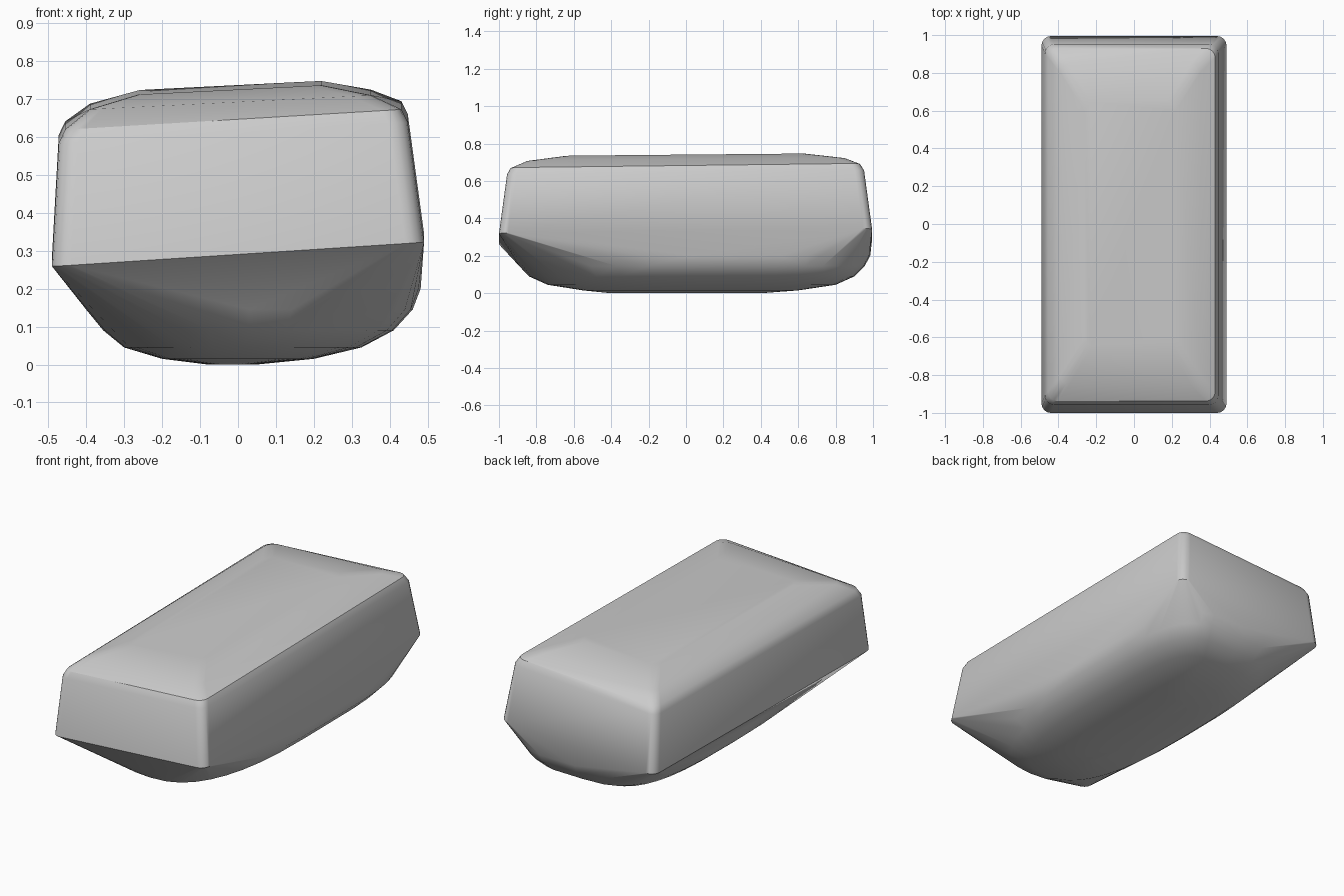
import bpy, bmesh, math

if "Cube" in bpy.data.objects:
    bpy.data.objects.remove(bpy.data.objects["Cube"])

# Rings from top to bottom:
# height, tilt in x, tilt in y, x range, y range
UPPER = [
    (0.730, 0.050, 0.009, -0.26, 0.22, -0.65, 0.65),
    (0.699, 0.050, 0.009, -0.39, 0.35, -0.85, 0.85),
    (0.657, 0.060, 0.012, -0.455, 0.430, -0.938, 0.930),
    (0.622, 0.060, 0.012, -0.472, 0.447, -0.957, 0.952),
    (0.302, 0.065, 0.012, -0.490, 0.490, -1.000, 0.995),
]
LOWER = [
    (0.200, 0.0, 0.0, -0.440, 0.481, -0.925, 0.985),
    (0.145, 0.0, 0.0, -0.400, 0.460, -0.890, 0.955),
    (0.090, 0.0, 0.0, -0.355, 0.410, -0.840, 0.900),
    (0.045, 0.0, 0.0, -0.300, 0.325, -0.740, 0.800),
    (0.015, 0.0, 0.0, -0.200, 0.200, -0.550, 0.600),
    (0.000, 0.0, 0.0, -0.080, 0.050, -0.400, 0.400),
]
# Roundness of the underside corners: (right?, back?) -> exponent
CORNERS = {(True, True): 5.0, (True, False): 2.6,
           (False, True): 3.2, (False, False): 2.6}


def rounded_rect(x0, x1, y0, y1, r=0.05, steps=4):
    pts = []
    for cx, cy, start in ((x1 - r, y1 - r, 0), (x0 + r, y1 - r, 90),
                          (x0 + r, y0 + r, 180), (x1 - r, y0 + r, 270)):
        for i in range(steps + 1):
            a = math.radians(start + 90 * i / steps)
            pts.append((cx + r * math.cos(a), cy + r * math.sin(a)))
    return pts


def superellipse(x0, x1, y0, y1, steps=36):
    cx, cy = (x0 + x1) / 2, (y0 + y1) / 2
    pts = []
    for i in range(steps):
        a = 2 * math.pi * i / steps
        c, s = math.cos(a), math.sin(a)
        e = 2 / CORNERS[(c > 0, s > 0)]
        pts.append((cx + (x1 - x0) / 2 * math.copysign(abs(c) ** e, c),
                    cy + (y1 - y0) / 2 * math.copysign(abs(s) ** e, s)))
    return pts


# Stone block: hull wrapped around the tilted rings
bm = bmesh.new()
for rings, outline in ((UPPER, rounded_rect), (LOWER, superellipse)):
    for z, tx, ty, *box in rings:
        for x, y in outline(*box):
            bm.verts.new((x, y, z + tx * x + ty * y))
bmesh.ops.remove_doubles(bm, verts=bm.verts, dist=0.001)
hull = bmesh.ops.convex_hull(bm, input=bm.verts)
loose = [v for v in bm.verts if not v.link_faces]
bmesh.ops.delete(bm, geom=loose, context='VERTS')
bmesh.ops.recalc_face_normals(bm, faces=bm.faces)

mesh = bpy.data.meshes.new("stone_block")
bm.to_mesh(mesh)
bm.free()
block = bpy.data.objects.new("stone_block", mesh)
bpy.context.collection.objects.link(block)
bpy.context.view_layer.objects.active = block
block.select_set(True)
bpy.ops.object.shade_smooth_by_angle(angle=math.radians(30))
